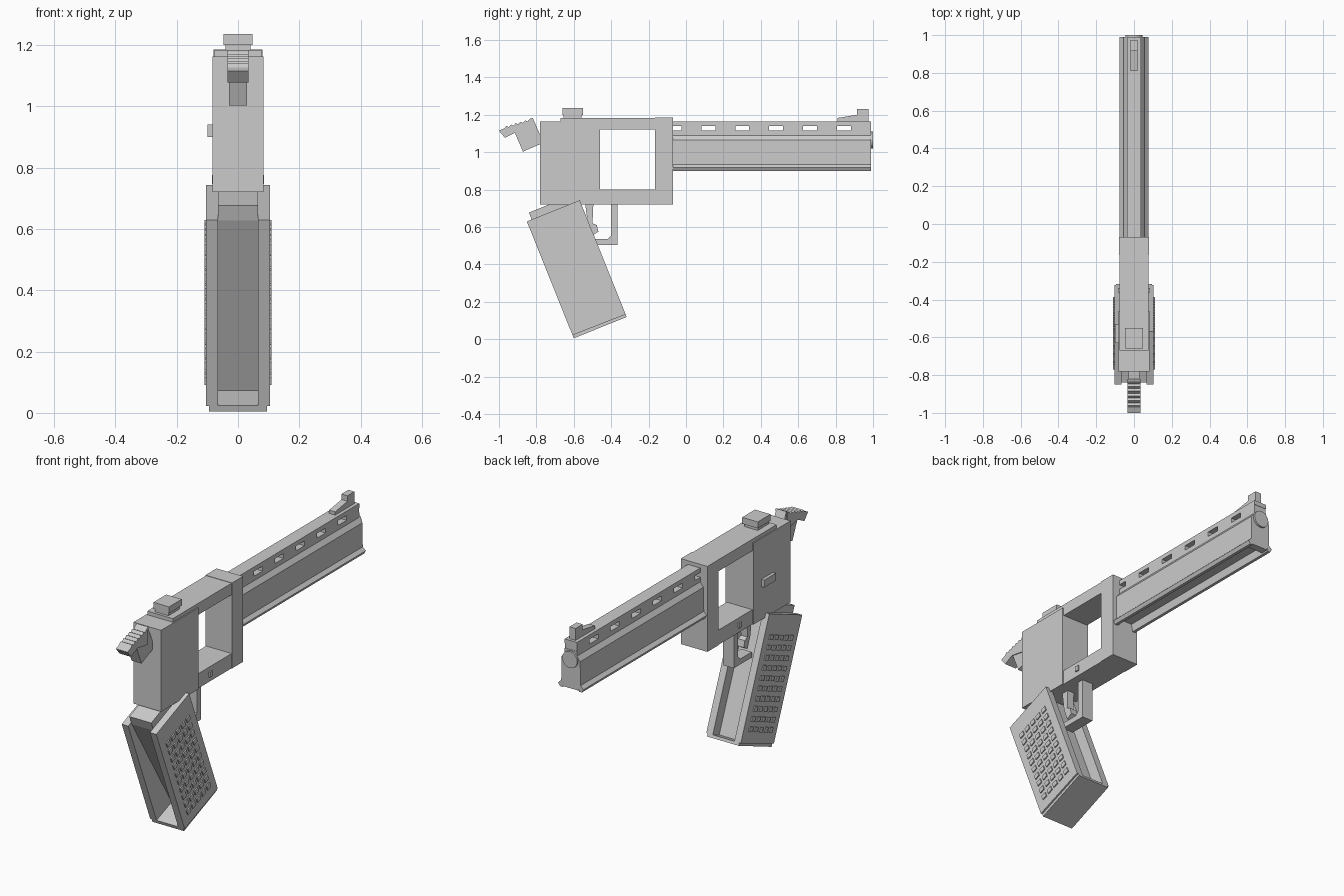
import bpy, bmesh, math
from mathutils import Vector

steel = bpy.data.materials.new("grey_steel")
steel.diffuse_color = (0.6, 0.6, 0.6, 1)


def finish(name, bm):
    bmesh.ops.recalc_face_normals(bm, faces=bm.faces)
    me = bpy.data.meshes.new(name)
    bm.to_mesh(me)
    bm.free()
    me.materials.append(steel)
    ob = bpy.data.objects.new(name, me)
    bpy.context.collection.objects.link(ob)
    return ob


def extrude(bm, verts, offset):
    face = bm.faces.new([bm.verts.new(v) for v in verts])
    res = bmesh.ops.extrude_face_region(bm, geom=[face])
    moved = [g for g in res["geom"] if isinstance(g, bmesh.types.BMVert)]
    bmesh.ops.translate(bm, verts=moved, vec=offset)


def side_prism(name, pts, x0, x1):
    """Side outline (y, z) extruded across x."""
    bm = bmesh.new()
    extrude(bm, [(x0, y, z) for y, z in pts], (x1 - x0, 0, 0))
    return finish(name, bm)


def box(name, x0, x1, y0, y1, z0, z1):
    return side_prism(name, [(y0, z0), (y1, z0), (y1, z1), (y0, z1)], x0, x1)


# Frame around the open window
box("frame_rear_block", -0.083, 0.083, -0.78, -0.46, 0.72, 1.163)
box("frame_top_strap", -0.077, 0.077, -0.67, -0.165, 1.12, 1.183)
box("frame_lower_bar", -0.077, 0.077, -0.46, -0.165, 0.72, 0.80)
box("frame_front_pillar", -0.08, 0.08, -0.165, -0.07, 0.72, 1.185)
box("frame_pin", -0.084, 0.084, -0.362, -0.338, 0.747, 0.775)
box("release_button", -0.10, -0.08, -0.63, -0.53, 0.90, 0.94)

# Rear sight with a narrower lower step
box("rear_sight_base", -0.04, 0.04, -0.655, -0.56, 1.183, 1.21)
box("rear_sight", -0.047, 0.047, -0.66, -0.55, 1.20, 1.235)

# Hammer shank and serrated spur
side_prism("hammer_shank", [(-0.82, 1.184), (-0.77, 1.07), (-0.77, 1.047), (-0.872, 1.003),
                            (-0.915, 1.104)], -0.03, 0.03)
spur = [(-0.83, 1.09), (-0.82, 1.184)]
steps = 6
for i in range(steps):
    t = i / steps
    y, z = -0.835 - 0.15 * t, 1.178 - 0.045 * t
    spur += [(y, z), (y - 0.012, z - 0.014)]
spur += [(-1.0, 1.115), (-0.968, 1.077), (-0.915, 1.104)]
side_prism("hammer_spur", spur, -0.035, 0.035)

# Barrel: mirrored cross-section with flared lips and a channel underneath
half = [(0.037, 1.115), (0.037, 1.09), (0.056, 1.065), (0.058, 0.935),
        (0.076, 0.918), (0.066, 0.90), (0.05, 0.90), (0.042, 0.94)]
section = half + [(-x, z) for x, z in reversed(half)]
bm = bmesh.new()
extrude(bm, [(x, -0.07, z) for x, z in section], (0, 1.06, 0))
finish("barrel", bm)

# Front wall closing the channel, and round muzzle tip
box("channel_end", -0.046, 0.046, 0.95, 0.99, 0.905, 0.95)
bm = bmesh.new()
ring = [math.tau * i / 20 for i in range(20)]
extrude(bm, [(0.045 * math.cos(a), 0.98, 1.065 + 0.045 * math.sin(a)) for a in ring], (0, 0.02, 0))
finish("muzzle_tip", bm)

# Ventilated rib: strip on posts
box("rib_strip", -0.037, 0.037, -0.07, 0.99, 1.141, 1.165)
for i in range(6):
    start = -0.024 + 0.181 * i
    box("rib_post", -0.037, 0.037, start, min(start + 0.107, 0.99), 1.11, 1.143)

# Front sight ramp and blade
side_prism("front_sight", [(0.81, 1.16), (0.81, 1.183), (0.915, 1.20), (0.915, 1.23),
                           (0.975, 1.23), (0.975, 1.16)], -0.018, 0.018)

# Trigger and guard
side_prism("trigger", [(-0.54, 0.73), (-0.495, 0.73), (-0.50, 0.62), (-0.477, 0.61),
                       (-0.468, 0.575), (-0.50, 0.555), (-0.525, 0.62)], -0.02, 0.02)
side_prism("trigger_guard", [(-0.365, 0.73), (-0.365, 0.505), (-0.52, 0.505), (-0.52, 0.535),
                             (-0.42, 0.535), (-0.40, 0.555), (-0.40, 0.73)], -0.032, 0.032)

# Slanted grip, laid out as v (depth) and u (height) along its own axes
origin = Vector((-0.60, 0.005))
V, U = Vector((0.928, 0.373)), Vector((-0.373, 0.928))


def grip(pts):
    return [tuple(origin + V * v + U * u) for v, u in pts]


side_prism("grip_base", grip([(0, 0), (0.305, 0), (0.305, 0.016), (0, 0.02)]), -0.095, 0.095)
side_prism("grip_core", grip([(0.14, 0.01), (0.245, 0.01), (0.245, 0.70), (0.20, 0.713),
                              (0.028, 0.713), (0.028, 0.66)]), -0.066, 0.066)
for s in (-1, 1):
    side_prism("grip_panel", grip([(0, 0.018), (0.305, 0.015), (0.305, 0.673), (0, 0.673)]),
               s * 0.065, s * 0.104)
    # Raised grid on the grip sides
    bm = bmesh.new()
    for row in range(10):
        for col in range(5):
            v, u = 0.045 + 0.046 * col, 0.075 + 0.052 * row
            pts = grip([(v, u), (v + 0.03, u), (v + 0.03, u + 0.026), (v, u + 0.026)])
            extrude(bm, [(s * 0.102, y, z) for y, z in pts], (s * 0.008, 0, 0))
    finish("grip_studs", bm)
